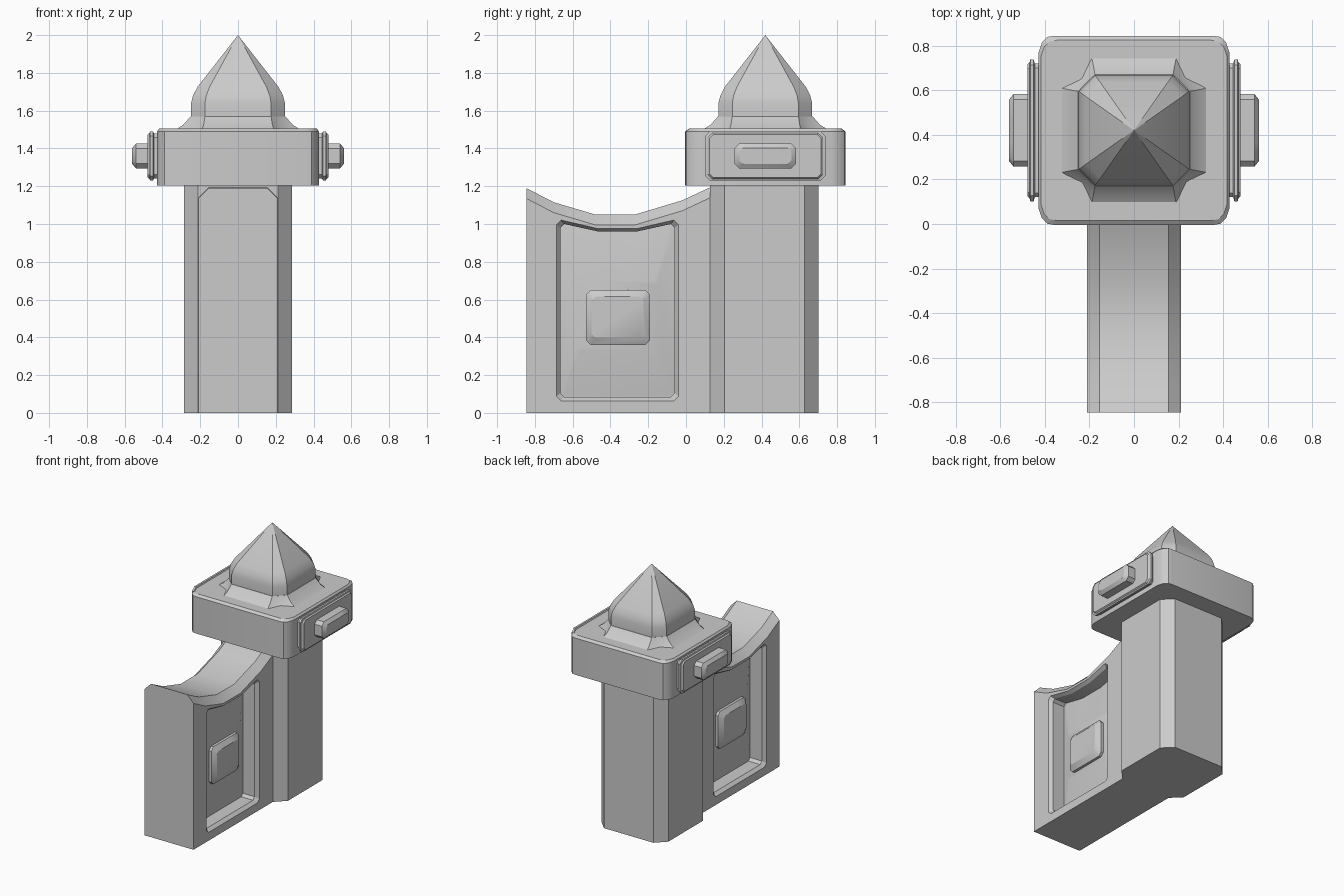
import bpy, bmesh

if "Cube" in bpy.data.objects:
    bpy.data.objects.remove(bpy.data.objects["Cube"])

CY = 0.42  # centre of the pillar and cap along y


def loft(name, rings):
    """Closed solid through rings of equal point count (one point = apex)."""
    bm = bmesh.new()
    vs = [[bm.verts.new(p) for p in r] for r in rings]
    bm.faces.new(vs[0])
    for a, b in zip(vs, vs[1:]):
        n = len(a)
        for i in range(n):
            j = (i + 1) % n
            if len(b) == 1:
                bm.faces.new((a[i], a[j], b[0]))
            else:
                bm.faces.new((a[i], a[j], b[j], b[i]))
    if len(vs[-1]) > 1:
        bm.faces.new(vs[-1])
    bmesh.ops.recalc_face_normals(bm, faces=bm.faces)
    me = bpy.data.meshes.new(name)
    bm.to_mesh(me)
    bm.free()
    ob = bpy.data.objects.new(name, me)
    bpy.context.collection.objects.link(ob)
    return ob


def corners(quarter, z, cy=CY):
    """Full horizontal ring from the points of its +x +y corner."""
    q, r = quarter, quarter[::-1]
    pts = q + [(-x, y) for x, y in r] + [(-x, -y) for x, y in q] + [(x, -y) for x, y in r]
    return [(x, y + cy, z) for x, y in pts]


def octagon(h, c, z, cy=CY):
    return corners([(h, h - c), (h - c, h)], z, cy)


def frame(x, y0, y1, z0, z1, c, dip=0.0):
    """Upright rectangle facing x, corners cut by c, top sagging by dip."""
    m, w = (y0 + y1) / 2, (y1 - y0) / 6
    pts = [(y0 + c, z0), (y1 - c, z0), (y1, z0 + c), (y1, z1 - c), (y1 - c, z1),
           (m + w, z1 - dip), (m - w, z1 - dip), (y0 + c, z1), (y0, z1 - c), (y0, z0 + c)]
    return [(x, y, z) for y, z in pts]


# Pillar
loft("pillar", [octagon(0.287, 0.075, z, 0.415) for z in (0, 1.22)])


# Cap slab with softened corners
def slab(inset, z):
    h, d = 0.428 - inset * 0.5, 0.424 - inset
    return corners([(h, d - 0.075), (h - 0.015, d - 0.03), (h - 0.04, d - 0.005), (h - 0.07, d)], z)


loft("cap_slab", [slab(0, 1.205), slab(0, 1.49), slab(0.02, 1.505)])

# Flared foot below the finial, with notched corners
loft("finial_foot", [corners([(h, a), (m, m), (a, h)], z) for h, a, m, z in
                     ((0.33, 0.19, 0.235, 1.50), (0.29, 0.182, 0.225, 1.525),
                      (0.25, 0.175, 0.213, 1.57))])

# Pointed finial
loft("finial", [octagon(0.248, 0.073, 1.56), octagon(0.248, 0.073, 1.64),
                octagon(0.238, 0.07, 1.68), octagon(0.215, 0.064, 1.725), [(0, CY, 2.0)]])

# Wall with a sagging top and chamfered top edges
curve = [(-0.845, 1.19), (-0.7, 1.115), (-0.48, 1.05), (-0.27, 1.05),
         (-0.02, 1.125), (0.13, 1.195), (0.2, 1.2)]
wall = loft("wall", [[(-0.21, y, 0), (0.21, y, 0), (0.21, y, z - 0.055), (0.155, y, z),
                      (-0.155, y, z), (-0.21, y, z - 0.055)] for y, z in curve])

for s, side in ((1, "right"), (-1, "left")):
    # Recess cut into the wall side
    cutter = loft("recess_cutter", [frame(s * 0.215, -0.69, -0.035, 0.06, 1.025, 0.025, 0.045),
                                    frame(s * 0.185, -0.665, -0.06, 0.085, 1.0, 0.02, 0.04),
                                    frame(s * 0.08, -0.665, -0.06, 0.085, 1.0, 0.02, 0.04)])
    cutter.hide_render = True
    mod = wall.modifiers.new("recess", 'BOOLEAN')
    mod.operation, mod.solver, mod.object = 'DIFFERENCE', 'EXACT', cutter
    bpy.context.view_layer.objects.active = wall
    bpy.ops.object.modifier_apply(modifier=mod.name)
    bpy.data.objects.remove(cutter)

    # Raised panel and boss inside the recess
    loft("panel_" + side, [frame(s * 0.07, -0.664, -0.061, 0.086, 0.999, 0.02, 0.04),
                           frame(s * 0.085, -0.664, -0.061, 0.086, 0.999, 0.02, 0.04),
                           frame(s * 0.122, -0.58, -0.15, 0.33, 0.7, 0.02)])
    loft("panel_boss_" + side, [frame(s * 0.1, -0.53, -0.19, 0.36, 0.65, 0.025),
                                frame(s * 0.142, -0.53, -0.19, 0.36, 0.65, 0.025),
                                frame(s * 0.168, -0.5, -0.225, 0.4, 0.615, 0.02)])

    # Cap side plate and its boss
    def plate(x, hy, hz, c):
        return frame(s * x, CY - hy, CY + hy, 1.36 - hz, 1.36 + hz, c)

    loft("cap_plate_" + side, [plate(0.41, 0.3, 0.118, 0.02), plate(0.445, 0.3, 0.118, 0.02),
                               plate(0.45, 0.318, 0.131, 0.025), plate(0.465, 0.318, 0.131, 0.025),
                               plate(0.468, 0.305, 0.122, 0.025), plate(0.478, 0.295, 0.115, 0.02)])
    loft("cap_boss_" + side, [plate(0.46, 0.163, 0.066, 0.025), plate(0.54, 0.163, 0.066, 0.025),
                              plate(0.56, 0.138, 0.042, 0.018)])

# Smooth only the gentle bends
for ob in bpy.context.collection.objects:
    ob.select_set(True)
    bpy.context.view_layer.objects.active = ob
bpy.ops.object.shade_smooth_by_angle(angle=0.49)
